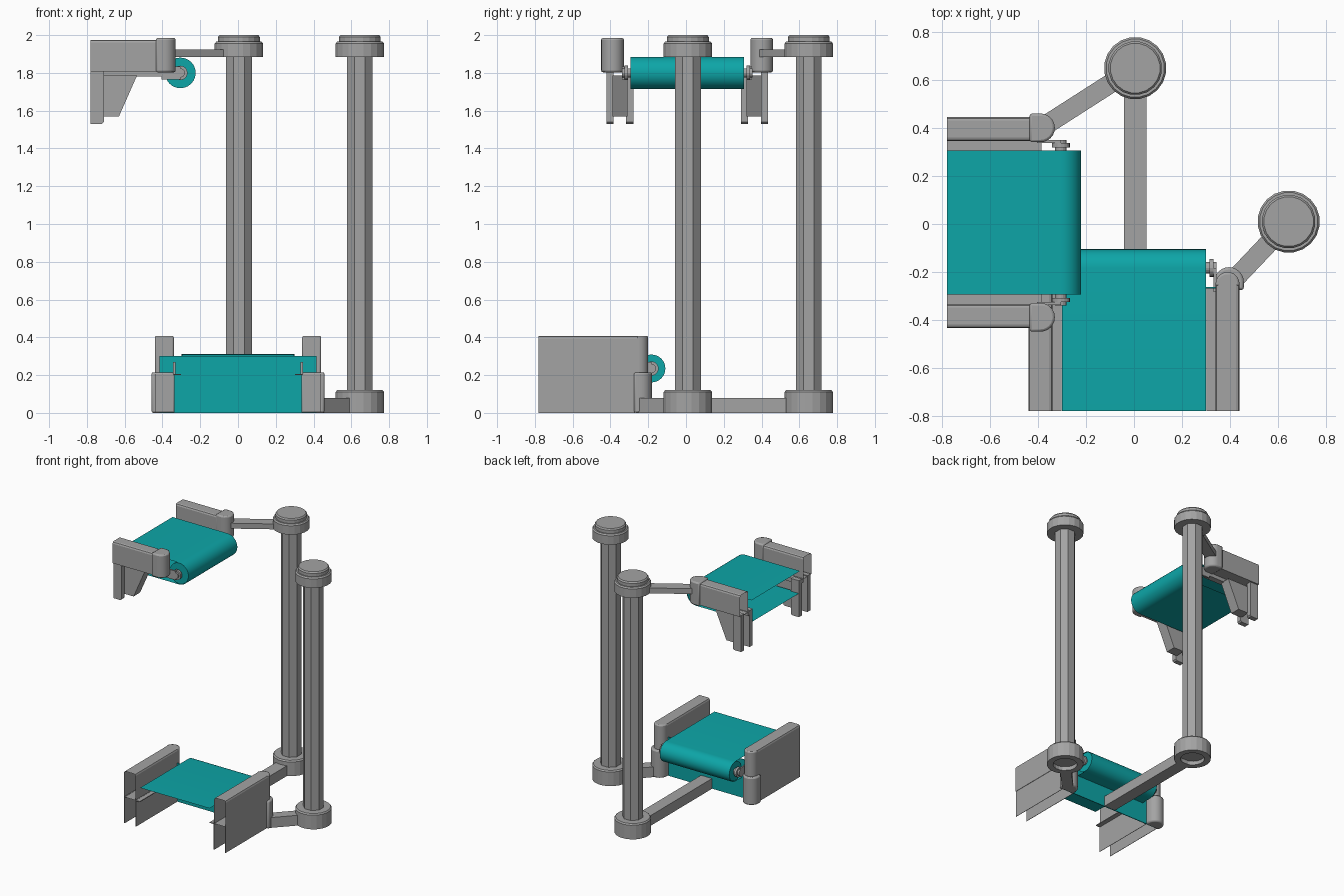
import bpy, bmesh, math
from mathutils import Matrix, Vector

if "Cube" in bpy.data.objects:
    bpy.data.objects.remove(bpy.data.objects["Cube"])


def material(name, rgb):
    m = bpy.data.materials.new(name)
    m.use_nodes = True
    m.diffuse_color = (*rgb, 1)
    m.node_tree.nodes["Principled BSDF"].inputs["Base Color"].default_value = (*rgb, 1)
    return m


GREY = material("metal grey", (0.37, 0.37, 0.37))
TEAL = material("belt teal", (0.004, 0.38, 0.39))
IDENT = Matrix.Identity(4)


def finish(name, bm, mat, frame):
    """Turn a bmesh into a named object with sharp-edge smooth shading."""
    bm.transform(frame)
    bmesh.ops.recalc_face_normals(bm, faces=bm.faces)
    mesh = bpy.data.meshes.new(name)
    bm.to_mesh(mesh)
    bm.free()
    mesh.materials.append(mat)
    ob = bpy.data.objects.new(name, mesh)
    bpy.context.collection.objects.link(ob)
    bpy.ops.object.select_all(action="DESELECT")
    ob.select_set(True)
    bpy.context.view_layer.objects.active = ob
    bpy.ops.object.shade_smooth_by_angle(angle=math.radians(16))
    return ob


def prism(name, pts, axis, lo, hi, mat=GREY, frame=IDENT, side=1, caps=True, closed=True):
    """Extrude a 2D outline along a local axis; side mirrors it across local y."""
    bm = bmesh.new()

    def vert(p, d):
        c = list(p)
        c.insert(axis, d)
        return bm.verts.new((c[0], c[1] * side, c[2]))

    a = [vert(p, lo) for p in pts]
    b = [vert(p, hi) for p in pts]
    n = len(pts)
    for i in range(n if closed else n - 1):
        j = (i + 1) % n
        bm.faces.new((a[i], a[j], b[j], b[i]))
    if caps:
        bm.faces.new(a)
        bm.faces.new(b)
    return finish(name, bm, mat, frame)


def rect(a, b, c, d):
    return [(a, c), (b, c), (b, d), (a, d)]


def arc(cx, cy, r, start, end, n):
    return [(cx + r * math.cos(math.radians(start + (end - start) * i / n)),
             cy + r * math.sin(math.radians(start + (end - start) * i / n))) for i in range(n + 1)]


def lathe(name, profile, x, y, sides):
    """Spin a radius/height profile about a vertical axis."""
    bm = bmesh.new()
    rings = []
    for r, z in profile:
        ring = [bm.verts.new((p[0], p[1], z))
                for p in arc(x, y, r, 180 / sides, 180 / sides + 360, sides)[:-1]]
        rings.append(ring)
    for a, b in zip(rings, rings[1:]):
        for i in range(sides):
            j = (i + 1) % sides
            bm.faces.new((a[i], a[j], b[j], b[i]))
    bm.faces.new(rings[0])
    bm.faces.new(rings[-1])
    return finish(name, bm, GREY, IDENT)


def arm(name, start, end, width, z0, z1):
    d = Vector(end) - Vector(start)
    frame = Matrix.Translation((*start, 0)) @ Matrix.Rotation(math.atan2(d.y, d.x), 4, "Z")
    prism(name, rect(0, d.length, -width / 2, width / 2), 2, z0, z1, frame=frame)


# Poles with collars and caps
for label, x, y in (("rear", 0.005, 0.65), ("side", 0.645, 0.01)):
    lathe(label + "_pole", [(0.074, 0.03), (0.074, 1.95)], x, y, 8)
    lathe(label + "_collar", [(0.085, 0.03), (0.085, 0), (0.13, 0), (0.13, 0.11),
                              (0.122, 0.12), (0.07, 0.12)], x, y, 20)
    lathe(label + "_cap", [(0.07, 1.885), (0.13, 1.885), (0.13, 1.955), (0.122, 1.965),
                           (0.112, 1.965), (0.112, 1.99), (0.104, 2.0)], x, y, 20)

# Connecting arms
arm("rear_base_arm", (0.005, 0.57), (0.005, -0.26), 0.095, 0, 0.08)
arm("side_base_arm", (0.59, -0.05), (0.41, -0.24), 0.08, 0, 0.08)
arm("upper_arm", (-0.06, 0.61), (-0.38, 0.405), 0.08, 1.883, 1.925)

END = 0.78


def conveyor(label, frame, roll_u, roll_z, roll_r, belt_end, bar_start, bar_z):
    """Belt, roller and side rails; local x points towards the open end."""
    top, bottom = roll_z + roll_r, roll_z - roll_r
    path = [(END, top)] + arc(roll_u, roll_z, roll_r, 90, 270, 16) + [(belt_end, bottom)]
    prism(label + "_belt", path, 1, -0.3, 0.3, TEAL, frame, caps=False, closed=False)
    prism(label + "_roller", arc(roll_u, roll_z, roll_r - 0.004, 0, 360, 24)[:-1], 1,
          -0.297, 0.297, TEAL, frame)
    z0, z1 = bar_z
    for side, hand in ((1, "_a"), (-1, "_b")):
        # Hollow rail with softened top edges
        section = [(0.34, z0), (0.34, z1 - 0.015), (0.345, z1 - 0.004), (0.355, z1),
                   (0.425, z1), (0.435, z1 - 0.004), (0.44, z1 - 0.015), (0.44, z0)]
        prism(label + "_rail" + hand, section, 0, bar_start, END, GREY, frame, side, caps=False)
        # Axle and flange
        for part, r, a, b in (("_axle", 0.024, 0.295, 0.345), ("_flange", 0.038, 0.314, 0.332)):
            prism(label + part + hand, arc(roll_u, roll_z, r, 0, 360, 16)[:-1], 1, a, b,
                  GREY, frame, side)
        prism(label + "_axle_plate" + hand, rect(roll_u, roll_u + 0.1, roll_z - 0.035, roll_z + 0.035),
              1, 0.332, 0.344, GREY, frame, side)


def head(name, u0, u1, v0, v1, z0, z1, frame, side):
    """Rounded end block with a bevelled top."""
    r = (v1 - v0) / 2
    pts = [(u1, v1)] + arc(u0 + r, v0 + r, r, 90, 270, 12) + [(u1, v0)]
    ob = prism(name, pts, 2, z0, z1, GREY, frame, side)
    bevel = ob.modifiers.new("soft_edges", "BEVEL")
    bevel.width = 0.01
    bevel.segments = 2
    bevel.limit_method = "ANGLE"
    bevel.angle_limit = math.radians(60)


# Lower conveyor
low = Matrix.Rotation(math.radians(-90), 4, "Z")
conveyor("lower", low, 0.183, 0.235, 0.078, 0.27, 0.25, (0.205, 0.408))
prism("lower_back_panel", rect(-0.415, 0.415, 0, 0.3), 0, 0.262, 0.268, TEAL, low)
for side, hand in ((1, "_a"), (-1, "_b")):
    head("lower_rail_end" + hand, 0.2, 0.26, 0.34, 0.44, 0.2, 0.408, low, side)
    head("lower_post" + hand, 0.18, 0.275, 0.335, 0.458, 0, 0.215, low, side)
    for part, v in (("_outer_skirt", 0.434), ("_inner_skirt", 0.336)):
        prism(label := "lower" + part + hand, rect(v, v + 0.003, 0, 0.207), 0, 0.27, END,
              GREY, low, side)
    prism("lower_ledge" + hand, rect(0.302, 0.34, 0.2, 0.206), 0, 0.27, END, GREY, low, side)

# Upper conveyor
high = Matrix.Translation((0, 0.006, 0)) @ Matrix.Rotation(math.pi, 4, "Z")
conveyor("upper", high, 0.305, 1.8, 0.085, END, 0.4, (1.808, 1.975))
bracket = [(0.72, 1.57), (0.63, 1.57), (0.535, 1.785), (0.72, 1.785)]
for side, hand in ((1, "_a"), (-1, "_b")):
    head("upper_rail_end" + hand, 0.33, 0.435, 0.335, 0.455, 1.803, 1.985, high, side)
    prism("upper_ledge" + hand, rect(0.3, 0.345, 1.78, 1.81), 0, 0.385, END, GREY, high, side)
    prism("upper_bracket" + hand, bracket, 1, 0.315, 0.395, GREY, high, side)
    for part, v in (("_outer_leg", 0.39), ("_inner_leg", 0.285)):
        prism("upper" + part + hand, [(0.71, 1.54), (0.72, 1.53), (END, 1.53), (END, 1.815),
                                      (0.71, 1.815)], 1, v, v + 0.038, GREY, high, side)
